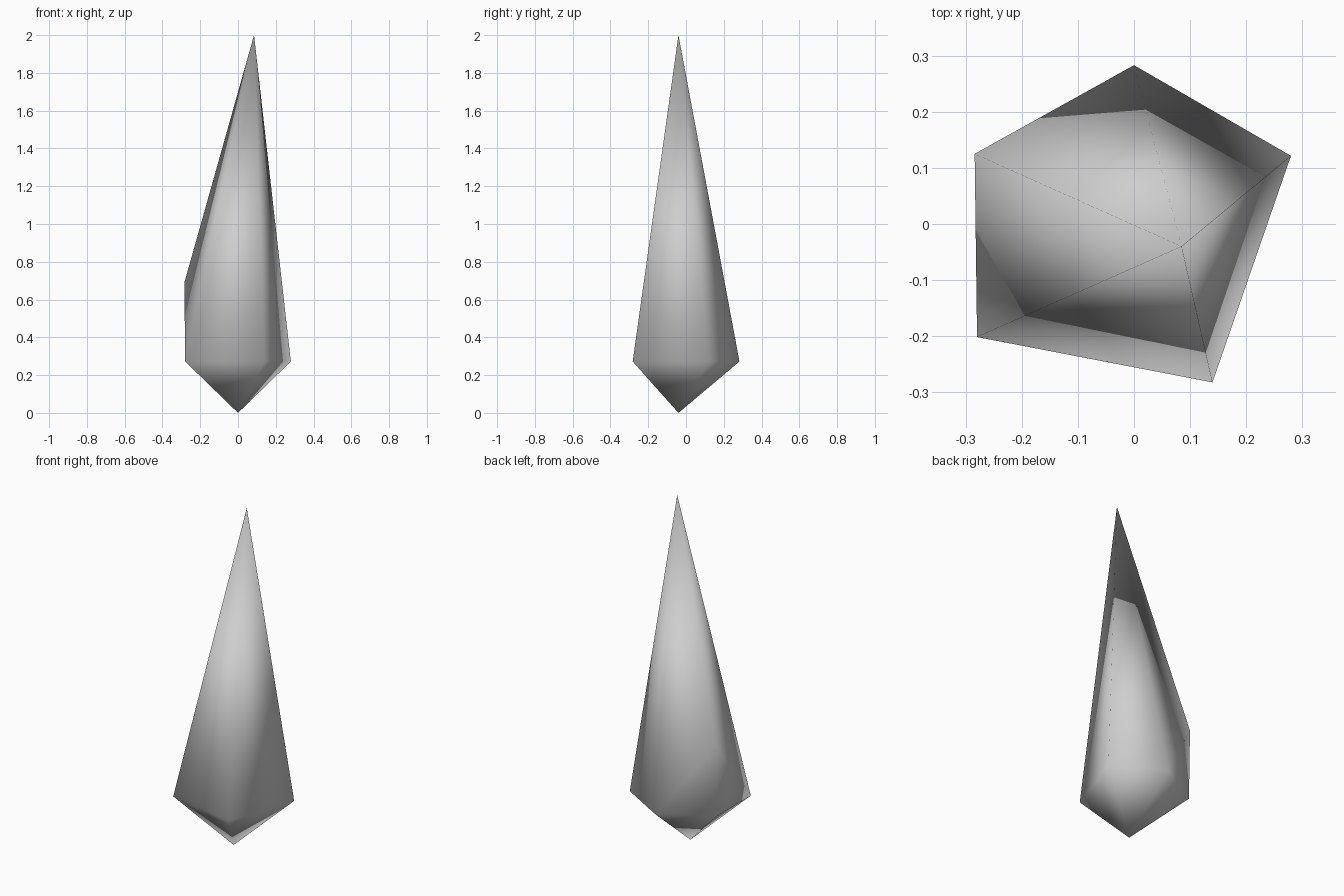
import bpy
import bmesh
from math import cos, sin, radians

cube = bpy.data.objects.get("Cube")
if cube:
    bpy.data.objects.remove(cube, do_unlink=True)

# Single grey stone colour
grey = (0.62, 0.62, 0.62, 1.0)
stone = bpy.data.materials.new("grey_stone")
stone.use_nodes = True
stone.diffuse_color = grey
stone.node_tree.nodes["Principled BSDF"].inputs["Base Color"].default_value = grey

CENTRE_Y = -0.04
RADIUS = 0.323
GIRDLE_Z = 0.272

bm = bmesh.new()


def girdle_point(angle, radius=RADIUS):
    a = radians(angle)
    return bm.verts.new((radius * cos(a), CENTRE_Y + radius * sin(a), GIRDLE_Z))


# Tips and girdle: a hexagon with two of its corners merged into one
bottom = bm.verts.new((0, CENTRE_Y, 0))
apex = bm.verts.new((0.085, CENTRE_Y, 2))
ring = [girdle_point(a) for a in (30, 90, 150, 210)]
ring.append(girdle_point(300, RADIUS * cos(radians(30))))

# Raised shoulder above the back corner on the -x side
low = ring[2]
shoulder = bm.verts.new((-0.284, 0.125, 0.69))

# Facets between neighbouring girdle corners
for a, b in zip(ring, ring[1:] + ring[:1]):
    bm.faces.new((b, a, bottom))
    if low in (a, b):
        bm.faces.new((a, b, shoulder))
    upper = [shoulder if v is low else v for v in (a, b)]
    bm.faces.new((*upper, apex))

bmesh.ops.recalc_face_normals(bm, faces=bm.faces)
for face in bm.faces:
    face.smooth = True

mesh = bpy.data.meshes.new("crystal_shard")
bm.to_mesh(mesh)
bm.free()
mesh.materials.append(stone)
shard = bpy.data.objects.new("crystal_shard", mesh)
bpy.context.collection.objects.link(shard)
